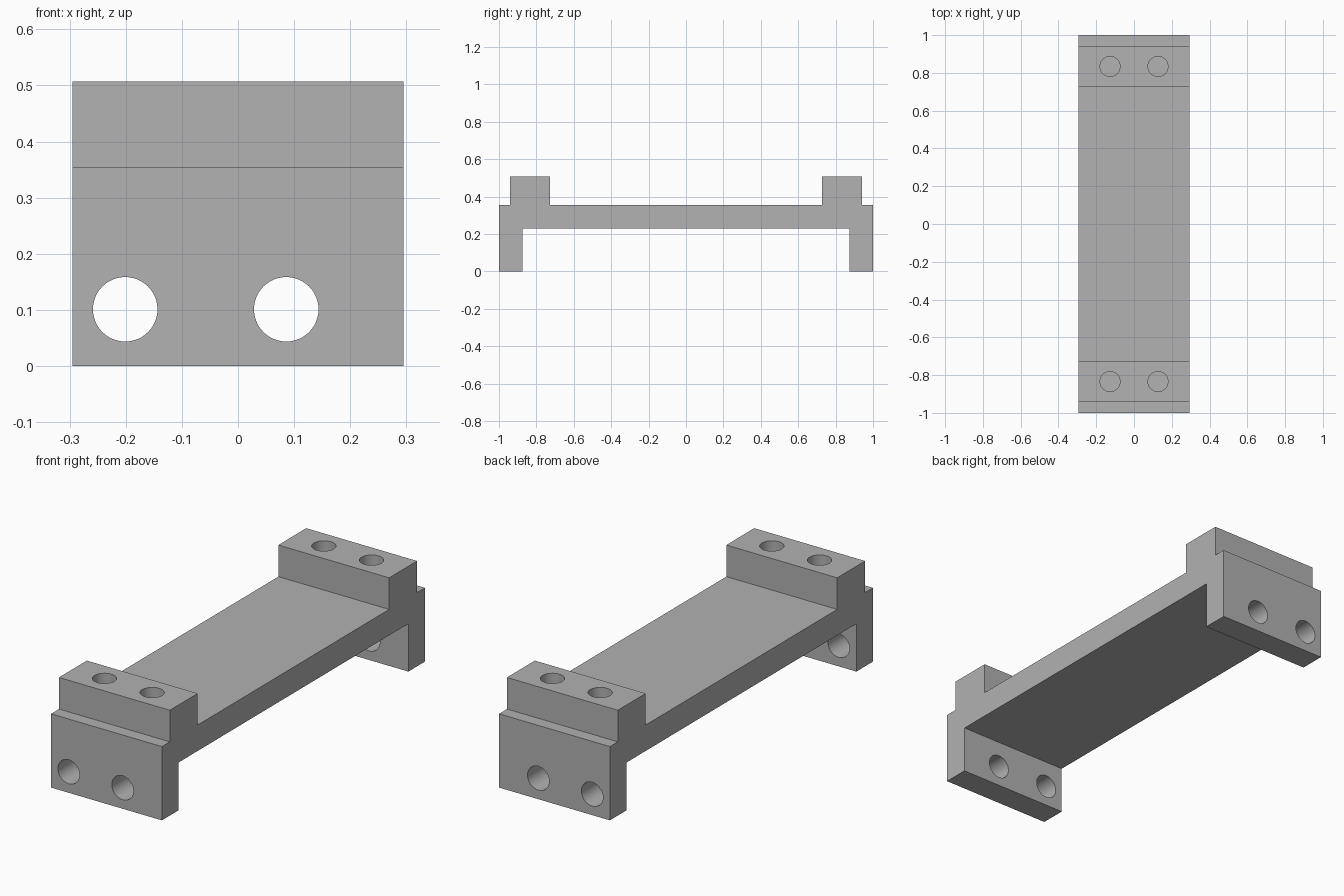
import bpy
import bmesh
from math import radians
from mathutils import Matrix, Vector

cube = bpy.data.objects.get("Cube")
if cube:
    bpy.data.objects.remove(cube, do_unlink=True)

HALF_WIDTH = 0.295
DECK_TOP, BLOCK_TOP = 0.355, 0.507

grey = bpy.data.materials.new("plain grey")
grey.use_nodes = True
colour = (0.445, 0.445, 0.445, 1)
grey.diffuse_color = colour
grey.node_tree.nodes["Principled BSDF"].inputs["Base Color"].default_value = colour


def add_object(name, bm):
    bmesh.ops.recalc_face_normals(bm, faces=bm.faces)
    mesh = bpy.data.meshes.new(name)
    bm.to_mesh(mesh)
    bm.free()
    mesh.materials.append(grey)
    obj = bpy.data.objects.new(name, mesh)
    bpy.context.collection.objects.link(obj)
    return obj


# Bracket body: half profile in (y, z), mirrored, then extruded across x
half = [(0.874, 0.23), (0.874, 0), (1, 0), (1, DECK_TOP), (0.94, DECK_TOP),
        (0.94, BLOCK_TOP), (0.728, BLOCK_TOP), (0.728, DECK_TOP)]
profile = half + [(-y, z) for y, z in reversed(half)]
bm = bmesh.new()
face = bm.faces.new([bm.verts.new((-HALF_WIDTH, y, z)) for y, z in profile])
extruded = bmesh.ops.extrude_face_region(bm, geom=[face])
bmesh.ops.translate(bm, vec=Vector((2 * HALF_WIDTH, 0, 0)),
                    verts=[v for v in extruded["geom"] if isinstance(v, bmesh.types.BMVert)])
bracket = add_object("mounting_bracket", bm)


# Drill cutters: all holes in one mesh
def add_drill(bm, centre, radius, depth, turn=0):
    bmesh.ops.create_cone(bm, cap_ends=True, segments=48, radius1=radius, radius2=radius,
                          depth=depth,
                          matrix=Matrix.Translation(centre) @ Matrix.Rotation(turn, 4, 'X'))


bm = bmesh.new()
for side in (-1, 1):
    # Through holes in the legs
    for x in (-0.201, 0.086):
        add_drill(bm, (x, side * 0.95, 0.101), 0.0575, 0.3, radians(90))
    # Blind holes in the raised blocks
    for x in (-0.127, 0.127):
        add_drill(bm, (x, side * 0.834, BLOCK_TOP), 0.053, 0.3)
drills = add_object("hole_cutter", bm)
drills.hide_render = True

cut = bracket.modifiers.new("holes", 'BOOLEAN')
cut.operation = 'DIFFERENCE'
cut.solver = 'EXACT'
cut.object = drills
bpy.ops.object.select_all(action='DESELECT')
bracket.select_set(True)
bpy.context.view_layer.objects.active = bracket
bpy.ops.object.modifier_apply(modifier=cut.name)
bpy.data.objects.remove(drills, do_unlink=True)

# Smooth hole walls, sharp edges elsewhere
bpy.ops.object.shade_smooth_by_angle(angle=radians(30))
